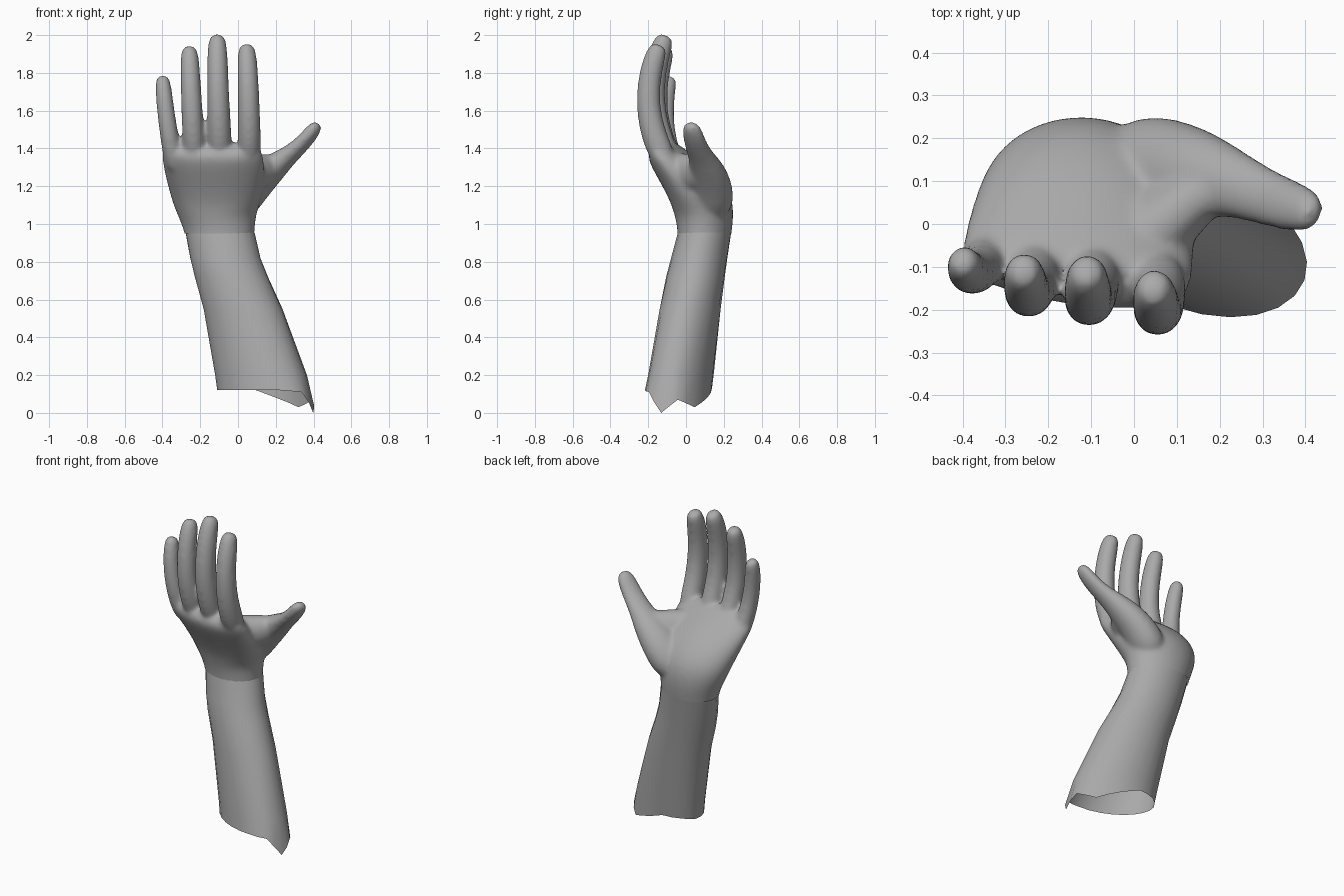
import bpy, bmesh
from math import sin, cos, pi, radians
from mathutils import Vector

cube = bpy.data.objects.get("Cube")
if cube:
    bpy.data.objects.remove(cube)

skin = bpy.data.materials.new("plain grey")
skin.use_nodes = True
GREY = (0.4, 0.4, 0.4, 1)
skin.diffuse_color = GREY
skin.node_tree.nodes["Principled BSDF"].inputs["Base Color"].default_value = GREY


def bridge(bm, rings):
    for low, high in zip(rings, rings[1:]):
        for i in range(len(low)):
            j = (i + 1) % len(low)
            bm.faces.new((low[i], low[j], high[j], high[i]))


def tube(bm, stations, side, sides=12):
    """Closed tube through (centre, half width, half depth); side gives the width direction."""
    rings = []
    for k, (c, w, d) in enumerate(stations):
        before = Vector(stations[max(k - 1, 0)][0])
        after = Vector(stations[min(k + 1, len(stations) - 1)][0])
        t = (after - before).normalized()
        u = Vector(side)
        u = (u - t * u.dot(t)).normalized()
        v = t.cross(u)
        angles = [2 * pi * i / sides for i in range(sides)]
        rings.append([bm.verts.new(Vector(c) + u * w * cos(a) + v * d * sin(a)) for a in angles])
    bridge(bm, rings)
    bm.faces.new(rings[0][::-1])
    bm.faces.new(rings[-1])


def finger(bm, base, bend, tip, r):
    """Finger along a quadratic curve, tapering to a blunt tip."""
    b, c, t = Vector(base), Vector(bend), Vector(tip)
    stations = []
    for s, k in ((0, 1.1), (.25, 1.1), (.5, 1.02), (.72, .98), (.88, .93), (.97, .78), (1, .48)):
        p = b * (1 - s) ** 2 + c * 2 * s * (1 - s) + t * s * s
        stations.append((p, r * k, r * k * 1.1))
    tube(bm, stations, (1, -.1, 0))


def add_object(name, bm):
    mesh = bpy.data.meshes.new(name)
    bm.to_mesh(mesh)
    bm.free()
    mesh.materials.append(skin)
    ob = bpy.data.objects.new(name, mesh)
    bpy.context.collection.objects.link(ob)
    return ob


# Hand: palm bent back at the wrist
bm = bmesh.new()
tube(bm, [
    ((-.095, .095, .86), .184, .142),
    ((-.095, .097, .94), .187, .142),
    ((-.103, .1, 1.02), .202, .155),
    ((-.112, .092, 1.11), .238, .167),
    ((-.115, .035, 1.2), .262, .145),
    ((-.127, -.055, 1.3), .277, .11),
    ((-.137, -.12, 1.375), .277, .088),
    ((-.14, -.145, 1.415), .25, .062),
], (1, -.14, 0), 16)

# Four fingers, rooted inside the palm
finger(bm, (.06, -.1, 1.31), (.062, -.285, 1.61), (.045, -.14, 1.95), .059)
finger(bm, (-.09, -.085, 1.32), (-.108, -.265, 1.64), (-.11, -.105, 2.0), .06)
finger(bm, (-.225, -.07, 1.31), (-.247, -.24, 1.6), (-.258, -.1, 1.94), .057)
finger(bm, (-.325, -.045, 1.27), (-.38, -.165, 1.5), (-.4, -.085, 1.785), .049)

# Thumb with its broad root, and the web joining it to the palm
tube(bm, [
    ((-.06, .12, 1.05), .08, .07),
    ((0, .125, 1.11), .135, .11),
    ((.075, .13, 1.2), .128, .1),
    ((.17, .115, 1.285), .102, .083),
    ((.265, .08, 1.36), .073, .052),
    ((.34, .05, 1.424), .066, .043),
    ((.39, .035, 1.485), .06, .041),
    ((.415, .025, 1.52), .045, .033),
    ((.426, .022, 1.534), .025, .018),
], (.45, 1, 0))
tube(bm, [
    ((-.08, -.05, 1.25), .13, .09),
    ((.02, -.03, 1.255), .13, .1),
    ((.1, .035, 1.27), .11, .085),
    ((.17, .085, 1.295), .085, .065),
    ((.22, .095, 1.32), .06, .05),
], (0, -.3, 1))

# Fuse the parts into one skin
hand = add_object("hand", bm)
sub = hand.modifiers.new("round", 'SUBSURF')
sub.levels = sub.render_levels = 2
fuse = hand.modifiers.new("fuse", 'REMESH')
fuse.mode = 'VOXEL'
fuse.voxel_size = .011
soft = hand.modifiers.new("soften", 'SMOOTH')
soft.factor = .5
soft.iterations = 14
graph = bpy.context.evaluated_depsgraph_get()
fused = bpy.data.meshes.new_from_object(hand.evaluated_get(graph))
hand.modifiers.clear()

# Open the hand at the wrist
bm = bmesh.new()
bm.from_mesh(fused)
bmesh.ops.bisect_plane(bm, geom=bm.verts[:] + bm.edges[:] + bm.faces[:],
                       plane_co=(0, 0, .95), plane_no=(0, 0, 1), clear_inner=True)
bm.to_mesh(hand.data)
bm.free()
bpy.data.meshes.remove(fused)

# Forearm: open shell with a ragged lower rim
RIM = [.0, .07, .03, .08, .13, .13, .12, .12, .12, .12, .12, .11]
bm = bmesh.new()
rings = []
for x, y, z, a, b, tilt in ((.147, -.04, .1, .267, .162, -20),
                            (.122, -.027, .2, .252, .16, -20),
                            (.027, .022, .55, .213, .157, -17),
                            (-.035, .05, .72, .196, .153, -12),
                            (-.067, .07, .82, .188, .148, -9),
                            (-.095, .098, .955, .184, .141, -7)):
    ring = []
    for i in range(24):
        ang = 2 * pi * i / 24
        px, py = a * cos(ang), b * sin(ang)
        ct, st = cos(radians(tilt)), sin(radians(tilt))
        height = z
        if not rings:
            height = (RIM[i // 2] + RIM[(i + 1) // 2 % 12]) / 2
        ring.append(bm.verts.new((x + px * ct - py * st, y + px * st + py * ct, height)))
    rings.append(ring)
bridge(bm, rings)
forearm = add_object("forearm", bm)

# Smooth shading
for ob in (hand, forearm):
    bpy.ops.object.select_all(action='DESELECT')
    ob.select_set(True)
    bpy.context.view_layer.objects.active = ob
    bpy.ops.object.shade_smooth_by_angle(angle=radians(60))
